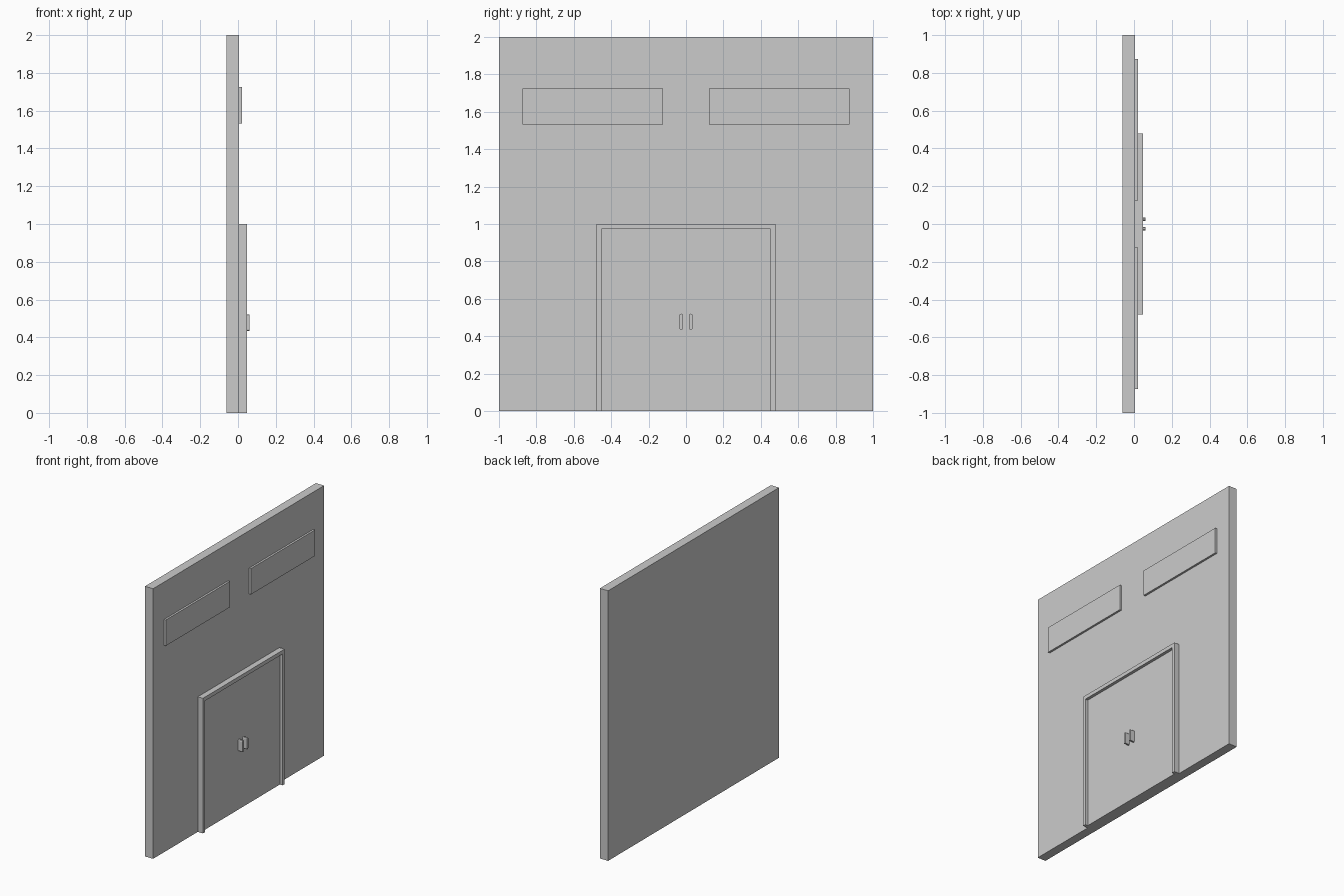
import bpy, bmesh, math

if "Cube" in bpy.data.objects:
    bpy.data.objects.remove(bpy.data.objects["Cube"])

WALL_BACK, WALL_FRONT = -0.062, 0.005


def finish(name, bm):
    bmesh.ops.recalc_face_normals(bm, faces=bm.faces)
    mesh = bpy.data.meshes.new(name)
    bm.to_mesh(mesh)
    bm.free()
    obj = bpy.data.objects.new(name, mesh)
    bpy.context.collection.objects.link(obj)
    return obj


def prism(name, outline, x0, x1, border=0.0):
    """Extrude a (y, z) outline along x; a border leaves only a rim of that width."""
    bm = bmesh.new()
    face = bm.faces.new([bm.verts.new((x0, y, z)) for y, z in outline])
    if border:
        bmesh.ops.inset_region(bm, faces=[face], thickness=border, use_even_offset=True)
        bmesh.ops.delete(bm, geom=[face], context='FACES')
    result = bmesh.ops.extrude_face_region(bm, geom=bm.faces[:], use_keep_orig=True)
    top = [g for g in result['geom'] if isinstance(g, bmesh.types.BMVert)]
    bmesh.ops.translate(bm, verts=top, vec=(x1 - x0, 0, 0))
    return finish(name, bm)


def rect(y0, y1, z0, z1):
    return [(y0, z0), (y1, z0), (y1, z1), (y0, z1)]


def capsule(y, z0, z1, r, steps=4):
    """Upright slot outline with rounded ends."""
    points = []
    for zc, start in ((z1 - r, 0), (z0 + r, math.pi)):
        for i in range(steps + 1):
            a = start + math.pi * i / steps
            points.append((y + r * math.cos(a), zc + r * math.sin(a)))
    return points


# Wall slab
prism("wall", rect(-1, 1, 0, 2), WALL_BACK, WALL_FRONT)

# Door panel and three-sided surround
prism("door_panel", rect(-0.453, 0.453, 0, 0.972), WALL_FRONT, 0.025)
prism("door_frame", [(-0.478, 0), (-0.453, 0), (-0.453, 0.972), (0.453, 0.972),
                     (0.453, 0), (0.478, 0), (0.478, 1.0), (-0.478, 1.0)],
      WALL_FRONT, 0.047)

# Mirrored windows and door handles
for side, label in ((-1, "left"), (1, "right")):
    y0, y1 = sorted((side * 0.095, side * 0.902))
    prism(f"window_frame_{label}", rect(y0, y1, 1.503, 1.753), WALL_FRONT, 0.054, 0.029)
    prism(f"window_pane_{label}", rect(y0 + 0.029, y1 - 0.029, 1.532, 1.724),
          WALL_FRONT, 0.02)
    prism(f"door_handle_{label}", capsule(side * 0.026, 0.433, 0.521, 0.009), 0.025, 0.06)
